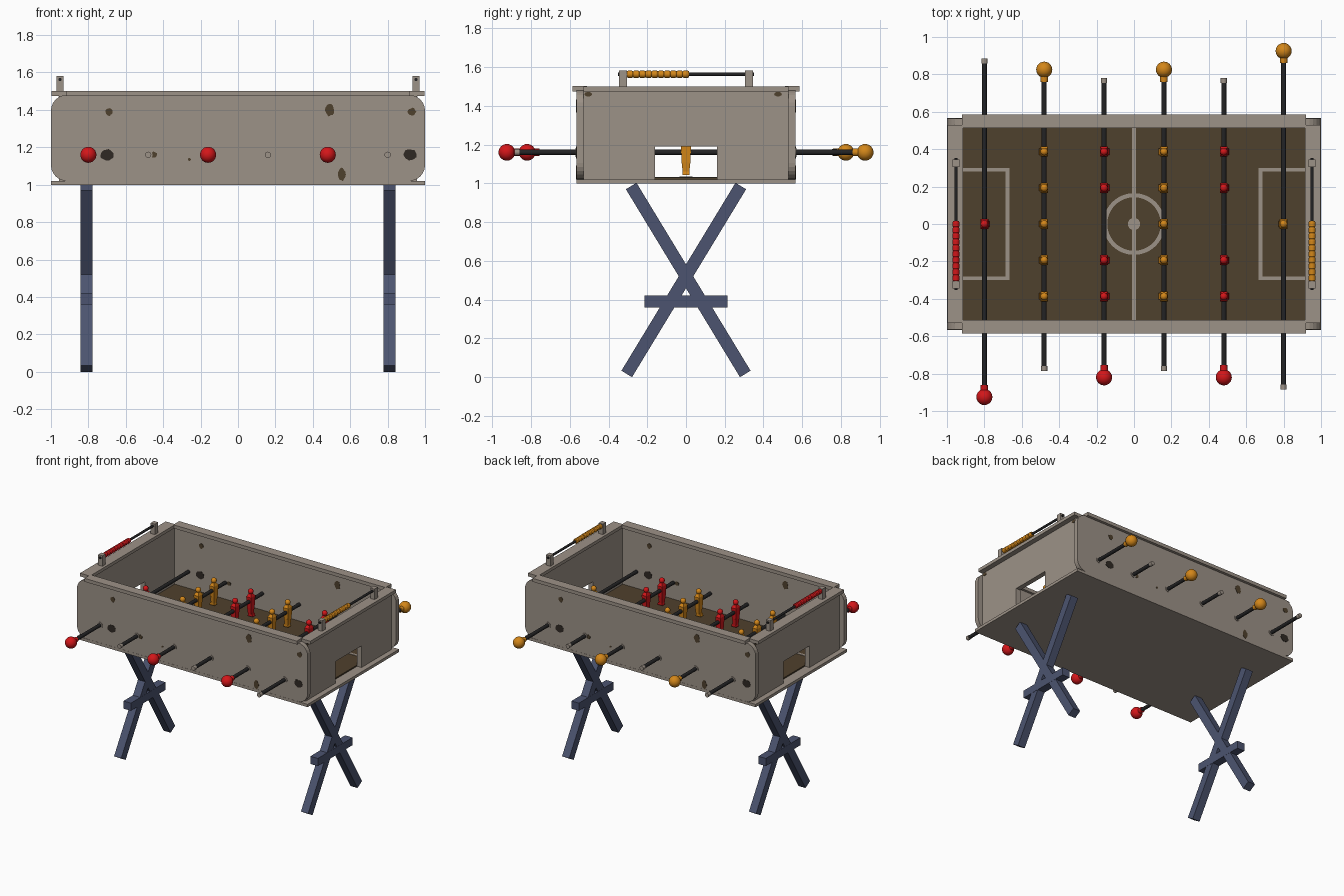
import bpy, bmesh, math, random
from mathutils import Matrix, Vector

if "Cube" in bpy.data.objects:
    bpy.data.objects.remove(bpy.data.objects["Cube"])

random.seed(4)


def material(name, r, g, b):
    m = bpy.data.materials.new(name)
    m.diffuse_color = (r, g, b, 1)
    m.use_nodes = True
    m.node_tree.nodes["Principled BSDF"].inputs["Base Color"].default_value = m.diffuse_color
    return m


GREY = material("weathered_grey", 0.335, 0.287, 0.242)
BROWN = material("field_brown", 0.078, 0.052, 0.026)
DARK = material("dark_chip", 0.028, 0.022, 0.017)
BLUE = material("leg_blue", 0.072, 0.088, 0.16)
BLACK = material("rod_black", 0.017, 0.017, 0.018)
RED = material("team_red", 0.65, 0.008, 0.01)
ORANGE = material("team_orange", 0.65, 0.24, 0.01)


class Part:
    """Collects simple solids into one named, single-coloured object."""

    def __init__(self, name, mat, smooth=False):
        self.name, self.mat, self.smooth, self.bm = name, mat, smooth, bmesh.new()

    def box(self, x0, x1, y0, y1, z0, z1):
        m = Matrix.Translation(((x0 + x1) / 2, (y0 + y1) / 2, (z0 + z1) / 2)) \
            @ Matrix.Diagonal((x1 - x0, y1 - y0, z1 - z0, 1))
        bmesh.ops.create_cube(self.bm, size=1, matrix=m)

    def taper(self, c, z0, z1, low, high):
        """Tapered block; low and high are (x, y) half sizes."""
        rings = []
        for z, (hx, hy) in ((z0, low), (z1, high)):
            rings.append([self.bm.verts.new((c[0] + sx * hx, c[1] + sy * hy, z))
                          for sx, sy in ((-1, -1), (1, -1), (1, 1), (-1, 1))])
        a, b = rings
        self.bm.faces.new(a[::-1])
        self.bm.faces.new(b)
        for i in range(4):
            j = (i + 1) % 4
            self.bm.faces.new((a[i], a[j], b[j], b[i]))

    def rod(self, x, z, y0, y1, r, seg=20, r2=None):
        m = Matrix.Translation((x, (y0 + y1) / 2, z)) @ Matrix.Rotation(-math.pi / 2, 4, 'X')
        bmesh.ops.create_cone(self.bm, cap_ends=True, segments=seg, radius1=r,
                              radius2=r if r2 is None else r2, depth=y1 - y0, matrix=m)

    def ball(self, c, r, seg=24):
        bmesh.ops.create_uvsphere(self.bm, u_segments=seg, v_segments=seg // 2, radius=r,
                                  matrix=Matrix.Translation(c))

    def prism(self, pts, to3d, lo, hi):
        """Extrude a 2D outline between lo and hi along the remaining axis."""
        a = [self.bm.verts.new(to3d(u, v, lo)) for u, v in pts]
        b = [self.bm.verts.new(to3d(u, v, hi)) for u, v in pts]
        self.bm.faces.new(a)
        self.bm.faces.new(b[::-1])
        for i in range(len(a)):
            j = (i + 1) % len(a)
            self.bm.faces.new((a[i], b[i], b[j], a[j]))

    def done(self):
        bmesh.ops.recalc_face_normals(self.bm, faces=self.bm.faces)
        me = bpy.data.meshes.new(self.name)
        self.bm.to_mesh(me)
        self.bm.free()
        me.materials.append(self.mat)
        ob = bpy.data.objects.new(self.name, me)
        bpy.context.collection.objects.link(ob)
        if self.smooth:
            bpy.ops.object.select_all(action='DESELECT')
            ob.select_set(True)
            bpy.context.view_layer.objects.active = ob
            bpy.ops.object.shade_smooth_by_angle(angle=math.radians(35))
        return ob


def on_xz(u, v, w):
    return (u, w, v)


def on_yz(u, v, w):
    return (w, u, v)


def on_xy(u, v, w):
    return (u, v, w)


def circle(cx, cy, r, n):
    return [(cx + r * math.cos(2 * math.pi * i / n), cy + r * math.sin(2 * math.pi * i / n))
            for i in range(n)]


# --- Cabinet: rounded long sides, notched ends, base and top rails
R = 0.085
outline = []
for cx, cz, a0 in ((1 - R, 1.48 - R, 0), (R - 1, 1.48 - R, 90), (R - 1, 1.02 + R, 180), (1 - R, 1.02 + R, 270)):
    for k in range(7):
        a = math.radians(a0 + 15 * k)
        outline.append((cx + R * math.cos(a), cz + R * math.sin(a)))
goal = [(-0.53, 1.02), (-0.16, 1.02), (-0.16, 1.19), (0.16, 1.19), (0.16, 1.02),
        (0.53, 1.02), (0.53, 1.476), (-0.53, 1.476)]
sides, ends, rails = (Part(n, GREY) for n in ("side_panels", "end_panels", "top_rails"))
for s in (-1, 1):
    sides.prism(outline, on_xz, s * 0.53, s * 0.565)
    ends.prism(goal, on_yz, s * 0.92, s * 0.958)
    y0, y1 = sorted((s * 0.512, s * 0.586))
    rails.box(-0.92, 0.92, y0, y1, 1.475, 1.502)
    x0, x1 = sorted((s * 0.913, s * 0.998))
    rails.box(x0, x1, -0.53, 0.53, 1.475, 1.5)
for p in (sides, ends, rails):
    p.done()
base = Part("base_board", GREY)
base.box(-1, 1, -0.566, 0.566, 0.998, 1.02)
base.done()

# --- Playing field and its painted lines
field = Part("playing_field", BROWN)
field.box(-0.92, 0.92, -0.53, 0.53, 1.02, 1.03)
field.done()
lines = Part("field_lines", GREY)
Z0, Z1 = 1.0295, 1.033
lines.box(-0.011, 0.011, -0.53, 0.53, Z0, Z1)
lines.prism(circle(0, 0, 0.033, 24), on_xy, Z0, Z1 + 0.001)
outer, inner = circle(0, 0, 0.165, 48), circle(0, 0, 0.143, 48)
for i in range(48):
    j = (i + 1) % 48
    lines.bm.faces.new([lines.bm.verts.new((x, y, Z1)) for x, y in
                        (outer[i], outer[j], inner[j], inner[i])])
for s in (-1, 1):
    x0, x1 = sorted((s * 0.665, s * 0.687))
    lines.box(x0, x1, -0.3, 0.3, Z0, Z1)
    x0, x1 = sorted((s * 0.687, s * 0.92))
    for t in (-1, 1):
        y0, y1 = sorted((t * 0.28, t * 0.3))
        lines.box(x0, x1, y0, y1, Z0, Z1)
lines.done()

# --- Paint chips: x, z, half width, half height, dark or brown
chips = [(-0.70, 1.16, .038, .03, 1), (0.92, 1.16, .036, .03, 1), (-0.69, 1.39, .02, .02, 0),
         (-0.45, 1.16, .018, .017, 0), (0.49, 1.40, .025, .034, 0), (0.555, 1.055, .02, .034, 0),
         (0.93, 1.39, .022, .021, 0), (-0.26, 1.135, .008, .008, 0)]
brown, dark = Part("brown_chips", BROWN), Part("dark_chips", DARK)
for x, z, hw, hh, d in chips:
    pts = [(u * random.uniform(.85, 1.1) * hw, v * random.uniform(.85, 1.1) * hh)
           for u, v in circle(0, 0, 1, 14)]
    for s, face, out in ((1, -0.565, -1), (1, 0.53, -1), (-1, 0.565, 1), (-1, -0.53, 1)):
        if abs(face) < 0.55 and x > 0.9:
            continue
        (dark if d else brown).prism([(s * (x + u), z + v) for u, v in pts], on_xz,
                                     face, face + out * 0.002)
for s in (-1, 1):
    for y in (-0.505, 0.475):
        brown.prism([(s * y + u, 1.46 + v * .6) for u, v in circle(0, 0, .02, 10)],
                    on_yz, s * 0.958, s * 0.960)
brown.done()
dark.done()

# --- Crossed legs with a brace at each end
legs = Part("crossed_legs", BLUE)
for x in (-0.81, 0.81):
    for s in (-1, 1):
        a, b = Vector((0, -0.306 * s, 0.016)), Vector((0, 0.283 * s, 0.986))
        d = (b - a).normalized()
        n = Vector((0, d.z, -d.y)) * 0.032
        legs.prism([(p.y, p.z) for p in (a - n, a + n, b + n, b - n)], on_yz, x - 0.031, x + 0.031)
    legs.box(x - 0.032, x + 0.032, -0.215, 0.215, 0.36, 0.42)
legs.done()

# --- Rods: x, handle side (-1 is front), handle reach, player positions
five, four = (-.387, -.193, 0, .193, .387), (-.387, -.193, .193, .387)
rows = [(-.8, -1, .925, (0,)), (-.48, 1, .825, five), (-.16, -1, .82, four),
        (.16, 1, .825, five), (.48, -1, .82, four), (.8, 1, .925, (0,))]
ZR = 1.16
rods, caps = Part("player_rods", BLACK, True), Part("rod_caps", GREY, True)
team = {-1: Part("red_players", RED, True), 1: Part("orange_players", ORANGE, True)}
knob = {-1: Part("red_handles", RED, True), 1: Part("orange_handles", ORANGE, True)}
for x, s, reach, players in rows:
    far = -s * (reach - 0.05)
    y0, y1 = sorted((far, s * reach))
    rods.rod(x, ZR, y0, y1, 0.0135)
    y0, y1 = sorted((far + s * 0.016, far - s * 0.01))
    caps.rod(x, ZR, y0, y1, 0.0165)
    for t in (-1, 1):                              # bushings in the walls
        y0, y1 = sorted((t * 0.56, t * 0.57))
        caps.rod(x, ZR, y0, y1, 0.023)
    knob[s].ball((x, s * reach, ZR), 0.043)
    y0, y1 = sorted((s * (reach - 0.065), s * (reach - 0.03)))
    knob[s].rod(x, ZR, y0, y1, 0.02)
    for y in players:
        f, c = team[s], (x, y)
        f.taper((x - s * 0.006, y), 1.043, 1.062, (.022, .017), (.016, .017))   # feet
        f.taper(c, 1.06, 1.11, (.013, .017), (.017, .023))                      # legs
        f.taper(c, 1.11, 1.195, (.018, .022), (.021, .027))                     # torso
        f.taper(c, 1.195, 1.215, (.021, .027), (.011, .012))                    # shoulders
        f.ball((x, y, 1.232), 0.021, 14)                                        # head
for p in (rods, caps, *team.values(), *knob.values()):
    p.done()

# --- Score counters above both ends
posts, wires = Part("counter_posts", GREY), Part("counter_rods", BLACK, True)
for s, name, mat in ((-1, "red_counter_beads", RED), (1, "orange_counter_beads", ORANGE)):
    x = s * 0.952
    for t in (-1, 1):
        posts.box(x - 0.018, x + 0.018, t * 0.325 - 0.02, t * 0.325 + 0.02, 1.498, 1.582)
    wires.rod(x, 1.563, -0.352, 0.352, 0.009)
    beads = Part(name, mat, True)
    for i in range(10):
        y = -0.305 + i * 0.032
        beads.rod(x, 1.563, y, y + 0.006, 0.015, 16, 0.019)
        beads.rod(x, 1.563, y + 0.006, y + 0.026, 0.019, 16)
        beads.rod(x, 1.563, y + 0.026, y + 0.032, 0.019, 16, 0.015)
    beads.done()
posts.done()
wires.done()
